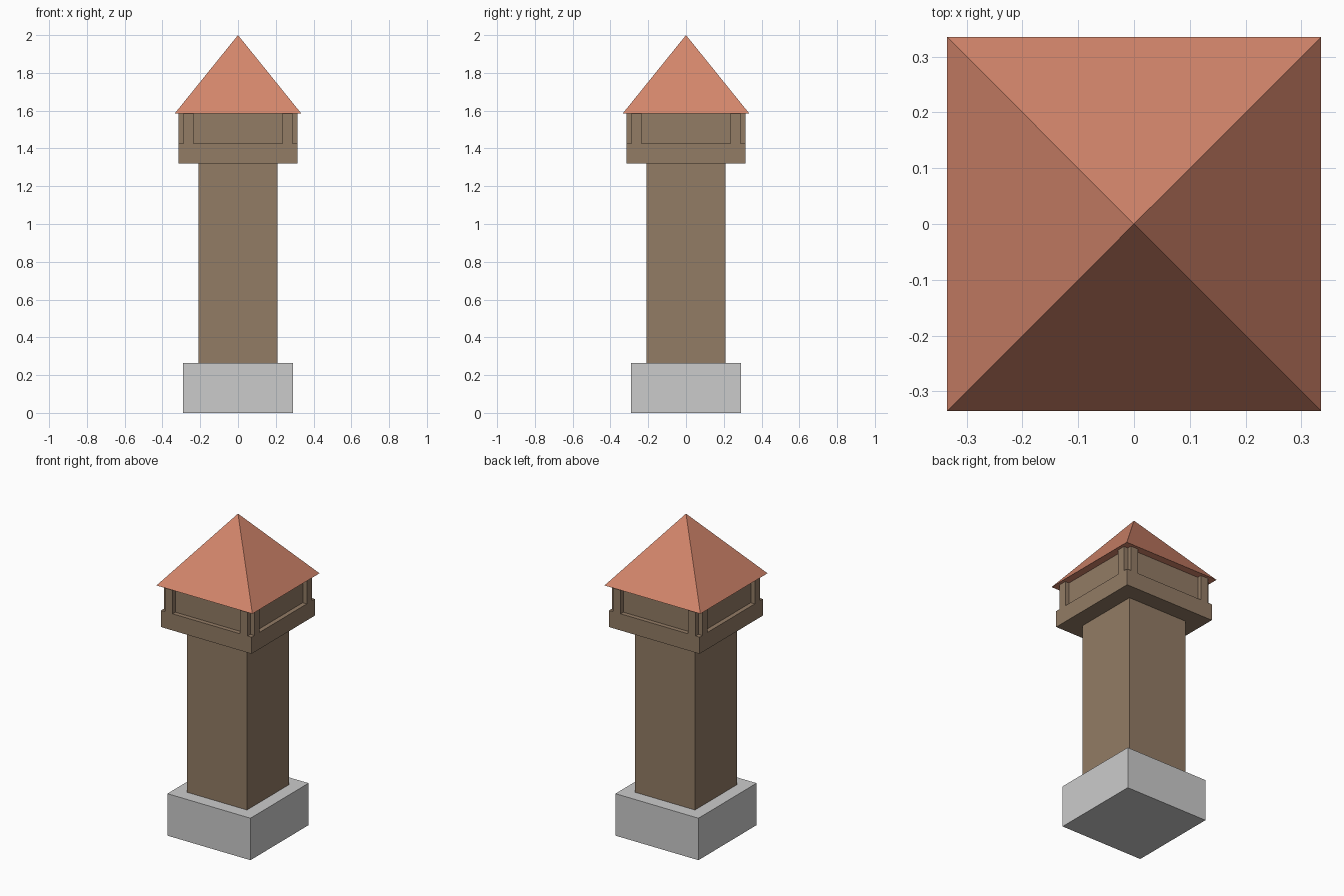
import bpy
import bmesh
from math import pi
from mathutils import Matrix

if "Cube" in bpy.data.objects:
    bpy.data.objects.remove(bpy.data.objects["Cube"])


def material(name, color):
    mat = bpy.data.materials.new(name)
    mat.diffuse_color = (*color, 1)
    mat.use_nodes = True
    mat.node_tree.nodes["Principled BSDF"].inputs["Base Color"].default_value = mat.diffuse_color
    return mat


def add_object(name, bm, mat=None):
    mesh = bpy.data.meshes.new(name)
    bmesh.ops.recalc_face_normals(bm, faces=bm.faces)
    bm.to_mesh(mesh)
    bm.free()
    obj = bpy.data.objects.new(name, mesh)
    bpy.context.collection.objects.link(obj)
    if mat:
        mesh.materials.append(mat)
    return obj


def box(name, lo, hi, mat=None, turn=0):
    size = [b - a for a, b in zip(lo, hi)]
    mid = [(a + b) / 2 for a, b in zip(lo, hi)]
    bm = bmesh.new()
    bmesh.ops.create_cube(bm, size=1, matrix=Matrix.Rotation(turn, 4, 'Z')
                          @ Matrix.Translation(mid) @ Matrix.Diagonal((*size, 1)))
    return add_object(name, bm, mat)


def block(name, half, z0, z1, mat=None):
    return box(name, (-half, -half, z0), (half, half, z1), mat)


brown = material("brown_wall", (0.29, 0.20, 0.13))
red = material("red_roof", (0.66, 0.24, 0.15))

# Footing, shaft, overhanging platform and recessed lookout room
block("base", 0.29, 0, 0.265)
block("shaft", 0.21, 0.265, 1.32, brown)
block("platform", 0.316, 1.32, 1.425, brown)
block("lookout_room", 0.288, 1.425, 1.585, brown)

# Two pilasters on each side, flush with the platform
for i in range(4):
    for x in (-0.288, 0.235):
        box("pilaster", (x, -0.316, 1.425), (x + 0.053, -0.288, 1.585), brown, i * pi / 2)

# Pyramid roof
bm = bmesh.new()
r = 0.335
ring = [bm.verts.new((x, y, 1.585)) for x, y in ((-r, -r), (r, -r), (r, r), (-r, r))]
apex = bm.verts.new((0, 0, 2))
bm.faces.new(ring)
for i in range(4):
    bm.faces.new((ring[i], ring[(i + 1) % 4], apex))
add_object("roof", bm, red)
